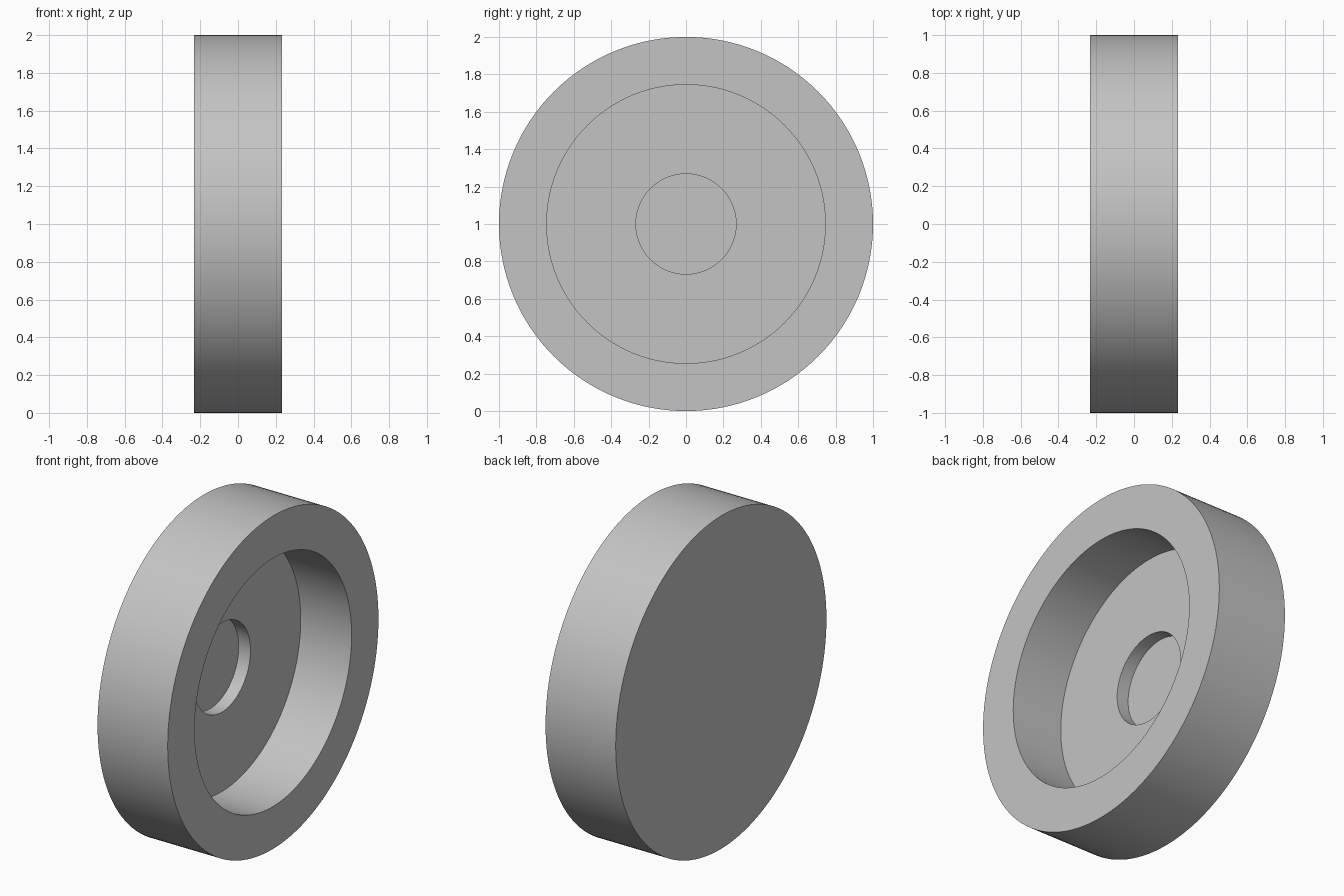
import bpy, bmesh, math
from mathutils import Matrix, Vector

cube = bpy.data.objects.get("Cube")
if cube:
    bpy.data.objects.remove(cube, do_unlink=True)

# Single grey material
grey = bpy.data.materials.new("plain grey")
grey.use_nodes = True
colour = (0.55, 0.55, 0.55, 1)
grey.diffuse_color = colour
grey.node_tree.nodes["Principled BSDF"].inputs["Base Color"].default_value = colour

SIDES = 128
HALF_WIDTH = 0.233
FLOOR = -0.105       # floor of the wide recess
POCKET = -0.183      # floor of the central pocket
RIM, RECESS, HUB = 1.0, 0.745, 0.268

# Half section of the wheel as (x, radius), from the back centre to the pocket centre
section = [(-HALF_WIDTH, RIM), (HALF_WIDTH, RIM),
           (HALF_WIDTH, RECESS), (FLOOR, RECESS),
           (FLOOR, HUB), (POCKET, HUB)]

# Turn the section about the x axis
bm = bmesh.new()
rings = []
for x, radius in section:
    ring = []
    for i in range(SIDES):
        a = math.tau * i / SIDES
        ring.append(bm.verts.new((x, radius * math.cos(a), 1 + radius * math.sin(a))))
    rings.append(ring)
for a, b in zip(rings, rings[1:]):
    for i in range(SIDES):
        j = (i + 1) % SIDES
        bm.faces.new((a[i], a[j], b[j], b[i]))

# Close the back disc and the pocket floor
bm.faces.new(rings[0])
bm.faces.new(rings[-1])
bmesh.ops.recalc_face_normals(bm, faces=bm.faces)

mesh = bpy.data.meshes.new("recessed_wheel")
bm.to_mesh(mesh)
bm.free()
mesh.materials.append(grey)
wheel = bpy.data.objects.new("recessed_wheel", mesh)
bpy.context.collection.objects.link(wheel)

# Smooth curved walls, sharp rims
bpy.ops.object.select_all(action="DESELECT")
wheel.select_set(True)
bpy.context.view_layer.objects.active = wheel
bpy.ops.object.shade_smooth_by_angle(angle=math.radians(30))
